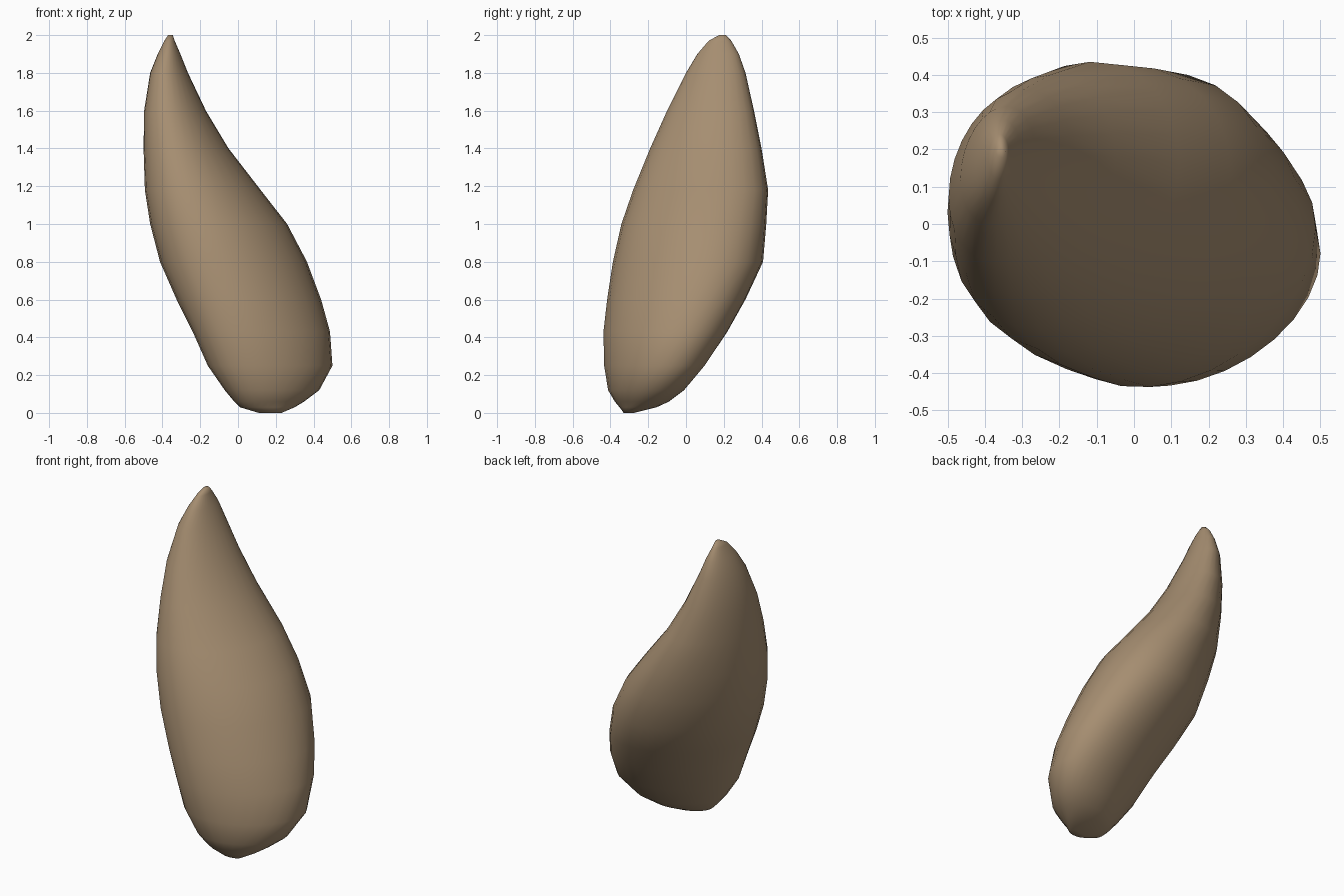
import bpy, bmesh, math

# Horizontal sections: z, x min, x max, y min, y max, skew (correlation of x and y)
SECTIONS = [
    (0.00, 0.11, 0.23, -0.33, -0.275, 0.1),
    (0.03, 0.01, 0.30, -0.352, -0.155, 0.2),
    (0.06, -0.02, 0.35, -0.377, -0.09, 0.25),
    (0.12, -0.07, 0.43, -0.413, -0.01, 0.3),
    (0.25, -0.16, 0.50, -0.435, 0.10, 0.33),
    (0.43, -0.24, 0.487, -0.438, 0.22, 0.3),
    (0.60, -0.325, 0.44, -0.418, 0.315, 0.27),
    (0.80, -0.413, 0.365, -0.387, 0.408, 0.24),
    (1.00, -0.465, 0.26, -0.342, 0.425, 0.24),
    (1.18, -0.493, 0.12, -0.28, 0.435, 0.25),
    (1.40, -0.50, -0.05, -0.19, 0.40, 0.25),
    (1.60, -0.497, -0.17, -0.10, 0.36, 0.25),
    (1.80, -0.465, -0.265, 0.0, 0.315, 0.22),
    (1.90, -0.425, -0.305, 0.06, 0.28, 0.2),
    (1.97, -0.39, -0.335, 0.12, 0.24, 0.1),
    (2.00, -0.37, -0.345, 0.175, 0.21, 0.0),
]
SIDES = 28

# Loft skewed ellipses into one curved claw
bm = bmesh.new()
rings = []
for z, x0, x1, y0, y1, skew in SECTIONS:
    shift = math.acos(skew)
    ring = []
    for i in range(SIDES):
        t = 2 * math.pi * i / SIDES
        x = (x0 + x1) / 2 + (x1 - x0) / 2 * math.cos(t)
        y = (y0 + y1) / 2 + (y1 - y0) / 2 * math.cos(t - shift)
        ring.append(bm.verts.new((x, y, z)))
    rings.append(ring)
for low, high in zip(rings, rings[1:]):
    for i in range(SIDES):
        j = (i + 1) % SIDES
        bm.faces.new((low[i], low[j], high[j], high[i]))
bm.faces.new(rings[0][::-1])
bm.faces.new(rings[-1])
bmesh.ops.recalc_face_normals(bm, faces=bm.faces)
for f in bm.faces:
    f.smooth = True

mesh = bpy.data.meshes.new("claw")
bm.to_mesh(mesh)
bm.free()
claw = bpy.data.objects.new("claw", mesh)
bpy.context.collection.objects.link(claw)

# Single horn-brown colour
mat = bpy.data.materials.new("horn brown")
mat.diffuse_color = (0.38, 0.27, 0.165, 1)
mesh.materials.append(mat)
